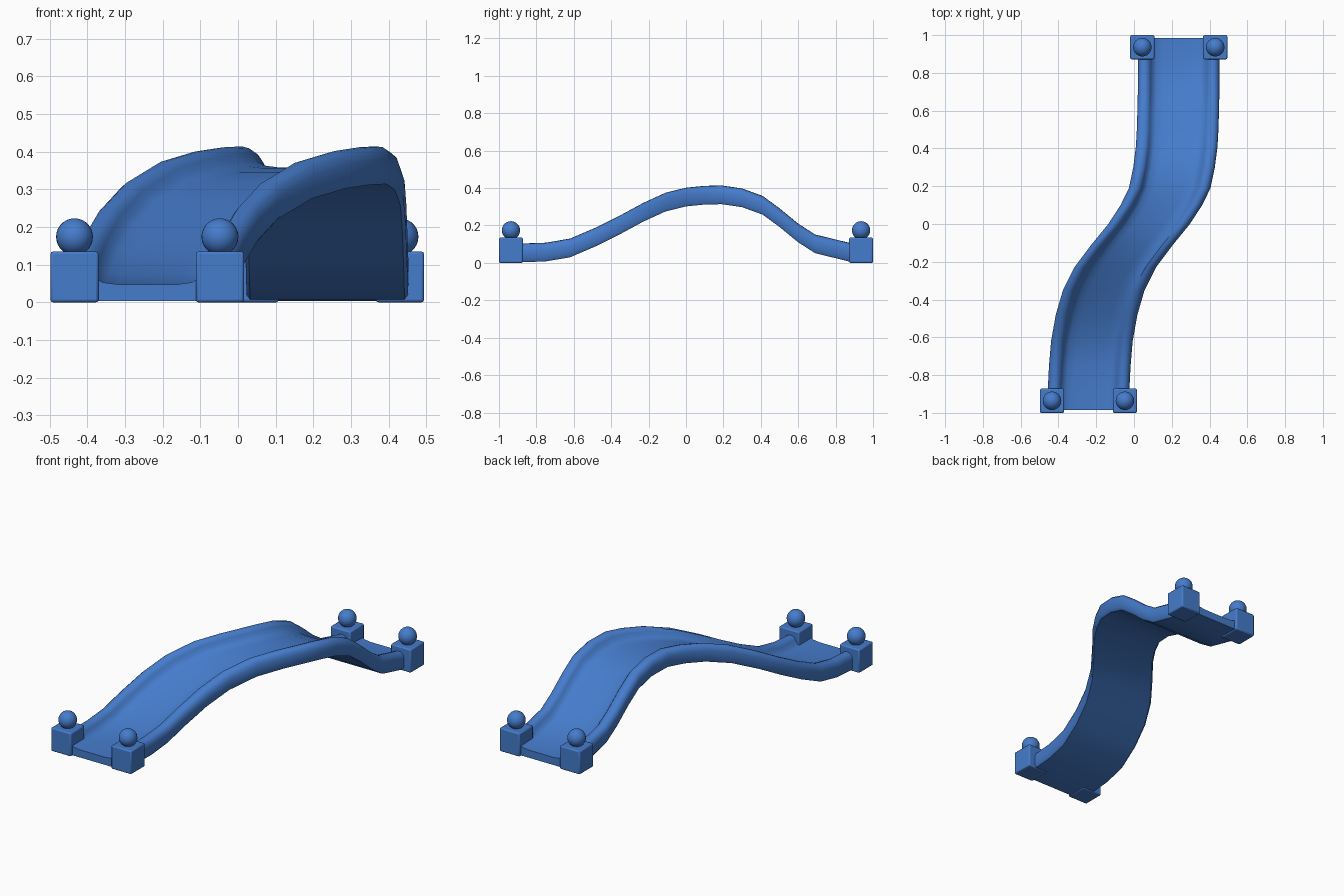
import bpy, bmesh, math

if "Cube" in bpy.data.objects:
    bpy.data.objects.remove(bpy.data.objects["Cube"])

blue = bpy.data.materials.new("blue")
blue.diffuse_color = (0.06, 0.2, 0.6, 1)
blue.use_nodes = True
blue.node_tree.nodes["Principled BSDF"].inputs["Base Color"].default_value = blue.diffuse_color

# Path of the deck: y, centre x, underside z
path = [(-0.985, -0.241, 0.004), (-0.87, -0.24, 0.004), (-0.75, -0.234, 0.008), (-0.62, -0.223, 0.03),
        (-0.48, -0.198, 0.09), (-0.35, -0.16, 0.155), (-0.23, -0.10, 0.22), (-0.11, -0.01, 0.275),
        (0.0, 0.08, 0.302), (0.1, 0.145, 0.312), (0.19, 0.189, 0.314), (0.3, 0.212, 0.298),
        (0.41, 0.226, 0.258), (0.5, 0.231, 0.192), (0.6, 0.234, 0.11), (0.69, 0.236, 0.052),
        (0.87, 0.237, 0.008), (0.985, 0.237, 0.004)]

# Half of the trough cross-section, from outer bottom to inner floor
half = [(-0.205, 0.0), (-0.214, 0.012), (-0.216, 0.065), (-0.209, 0.086), (-0.195, 0.098), (-0.178, 0.1),
        (-0.16, 0.095), (-0.149, 0.08), (-0.138, 0.06), (-0.118, 0.049), (-0.08, 0.044)]
section = half + [(-x, z) for x, z in reversed(half)]


def finish(obj, angle=35):
    obj.data.materials.append(blue)
    bpy.ops.object.select_all(action='DESELECT')
    obj.select_set(True)
    bpy.context.view_layer.objects.active = obj
    bpy.ops.object.shade_smooth_by_angle(angle=math.radians(angle))


# Curved bridge deck with raised rails
bm = bmesh.new()
rings = [[bm.verts.new((cx + x, y, cz + z)) for x, z in section] for y, cx, cz in path]
n = len(section)
for a, b in zip(rings, rings[1:]):
    for i in range(n):
        j = (i + 1) % n
        bm.faces.new((a[i], a[j], b[j], b[i]))
bm.faces.new(rings[0])
bm.faces.new(rings[-1])
bmesh.ops.recalc_face_normals(bm, faces=bm.faces)
mesh = bpy.data.meshes.new("bridge_deck")
bm.to_mesh(mesh)
bm.free()
deck = bpy.data.objects.new("bridge_deck", mesh)
bpy.context.collection.objects.link(deck)
finish(deck, 45)

# Corner posts topped with balls
for end, y, cx in (("front", -0.936, -0.241), ("back", 0.936, 0.237)):
    for side, s in (("left", -1), ("right", 1)):
        x = cx + s * 0.193
        bpy.ops.mesh.primitive_cube_add(size=1, location=(x, y, 0.0675))
        post = bpy.context.object
        post.name = f"{end}_{side}_post"
        post.scale = (0.128, 0.128, 0.135)
        bpy.ops.object.transform_apply(location=False, rotation=False, scale=True)
        bevel = post.modifiers.new("rounded_edges", 'BEVEL')
        bevel.width = 0.007
        bevel.segments = 2
        finish(post)
        bpy.ops.mesh.primitive_uv_sphere_add(segments=24, ring_count=14, radius=0.049,
                                             location=(x, y, 0.174))
        ball = bpy.context.object
        ball.name = f"{end}_{side}_ball"
        finish(ball)
